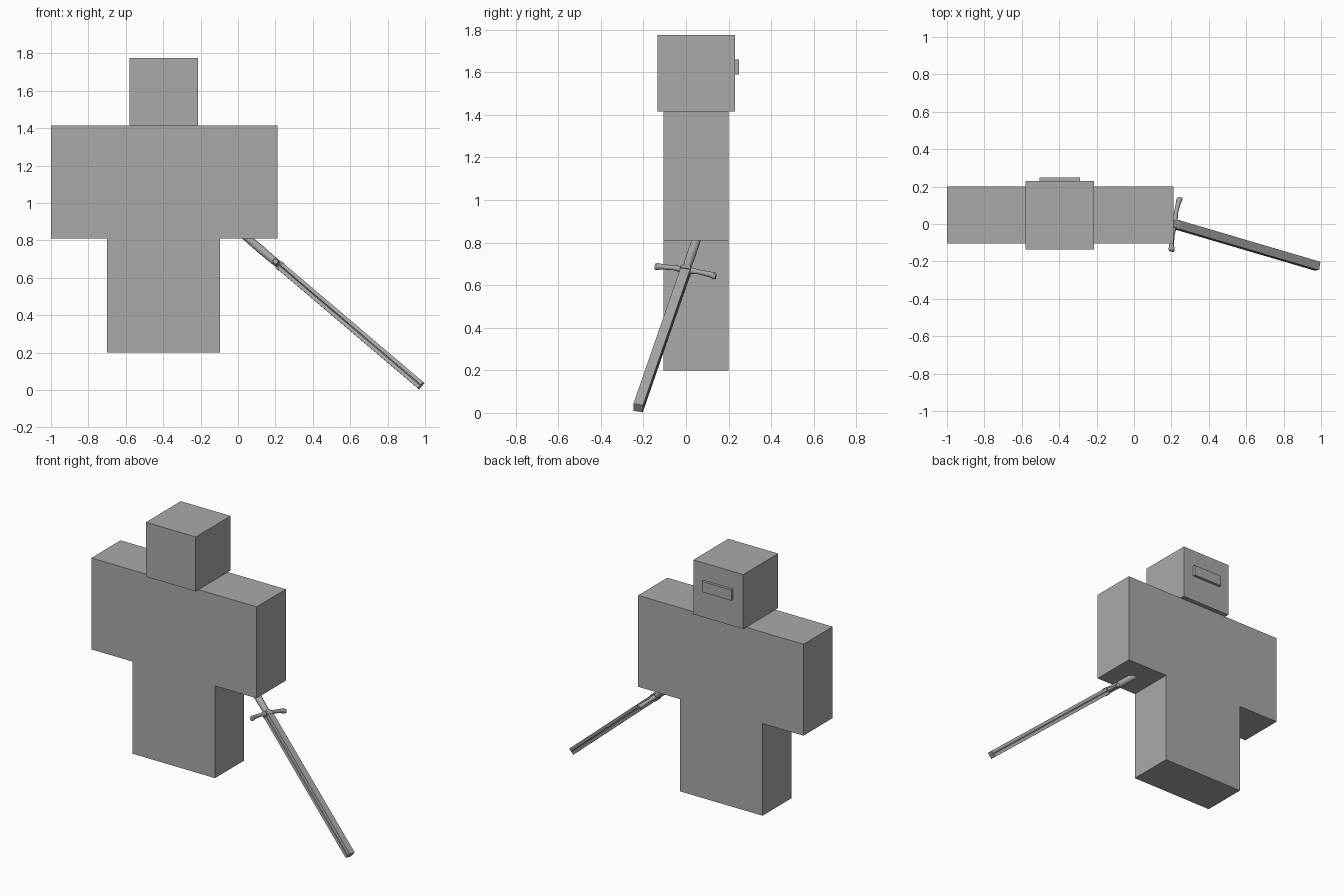
import bpy, bmesh
from mathutils import Vector, Matrix

if "Cube" in bpy.data.objects:
    bpy.data.objects.remove(bpy.data.objects["Cube"], do_unlink=True)

grey = bpy.data.materials.new("plain grey")
grey.use_nodes = True
grey.diffuse_color = (0.4, 0.4, 0.4, 1)
grey.node_tree.nodes["Principled BSDF"].inputs["Base Color"].default_value = (0.4, 0.4, 0.4, 1)


def finish(name, bm, matrix=Matrix(), smooth=False):
    bmesh.ops.recalc_face_normals(bm, faces=bm.faces)
    mesh = bpy.data.meshes.new(name)
    bm.to_mesh(mesh)
    bm.free()
    mesh.materials.append(grey)
    obj = bpy.data.objects.new(name, mesh)
    obj.matrix_world = matrix
    bpy.context.collection.objects.link(obj)
    if smooth:
        bpy.ops.object.select_all(action='DESELECT')
        obj.select_set(True)
        bpy.context.view_layer.objects.active = obj
        bpy.ops.object.shade_smooth_by_angle()
    return obj


def box(name, low, high):
    low, high = Vector(low), Vector(high)
    bm = bmesh.new()
    bmesh.ops.create_cube(bm, size=1)
    bmesh.ops.scale(bm, vec=high - low, verts=bm.verts)
    bmesh.ops.translate(bm, vec=(low + high) / 2, verts=bm.verts)
    return finish(name, bm)


def loft(name, rings, matrix, smooth=False):
    """Skin a list of equal-length point rings and cap both ends."""
    bm = bmesh.new()
    loops = [[bm.verts.new(p) for p in ring] for ring in rings]
    n = len(loops[0])
    for a, b in zip(loops, loops[1:]):
        for i in range(n):
            j = (i + 1) % n
            bm.faces.new((a[i], a[j], b[j], b[i]))
    bm.faces.new(loops[0][::-1])
    bm.faces.new(loops[-1])
    return finish(name, bm, matrix, smooth)


def circle(radius, sides=16):
    step = Matrix.Rotation(6.283185 / sides, 2)
    p = Vector((radius, 0))
    points = []
    for _ in range(sides):
        points.append(p.copy())
        p = step @ p
    return points


# Blocky figure
box("torso", (-1, -0.105, 0.81), (0.21, 0.2, 1.415))
box("legs", (-0.7, -0.105, 0.2), (-0.095, 0.2, 0.81))
box("head", (-0.58, -0.135, 1.415), (-0.215, 0.23, 1.775))
box("face_plate", (-0.505, 0.23, 1.59), (-0.29, 0.248, 1.66))

# Sword frame: x along the guard, y across the blade, z toward the tip
hilt, tip = Vector((0.215, 0.0, 0.672)), Vector((0.979, -0.225, 0.023))
along = (tip - hilt).normalized()
side = Vector((0.16, 0.98, -0.16))
side = (side - along * side.dot(along)).normalized()
flat = along.cross(side)
frame = Matrix((side, flat, along)).transposed().to_4x4()
frame.translation = hilt
length = (tip - hilt).length


# Blade with a shallow groove in each edge that runs out toward the tip
def blade_ring(z, groove):
    w, t, g = 0.023, 0.022, 0.003
    half = [(w, -t), (w, -g), (w - groove, 0), (w, g), (w, t)]
    return [(x, y, z) for x, y in half] + [(-x, -y, z) for x, y in half]


loft("blade", [blade_ring(0, 0.006), blade_ring(length * 0.5, 0.004),
               blade_ring(length, 0.0005)], frame)

# Round grip and pommel
grip = [(-0.29, 0.012), (-0.28, 0.026), (-0.255, 0.026), (-0.24, 0.02),
        (-0.12, 0.022), (-0.02, 0.02), (0.01, 0.02)]
loft("grip", [[(p.x, p.y, z) for p in circle(r)] for z, r in grip], frame, True)

# Crossguard bowed toward the tip, flaring at the ends
guard = [(0.147, 0.012, 0.013), (0.138, 0.01, 0.017), (0.115, 0.005, 0.013),
         (0.06, 0.0, 0.011), (0.025, 0.0, 0.015)]
guard += [(-x, z, r) for x, z, r in reversed(guard)]
loft("crossguard", [[(x, p.x, z + p.y) for p in circle(r)] for x, z, r in guard], frame, True)
box_collar = [[(x, y, z) for x, y in ((s, s), (-s, s), (-s, -s), (s, -s))]
              for z, s in ((-0.018, 0.018), (0.018, 0.025))]
loft("guard_collar", box_collar, frame)
